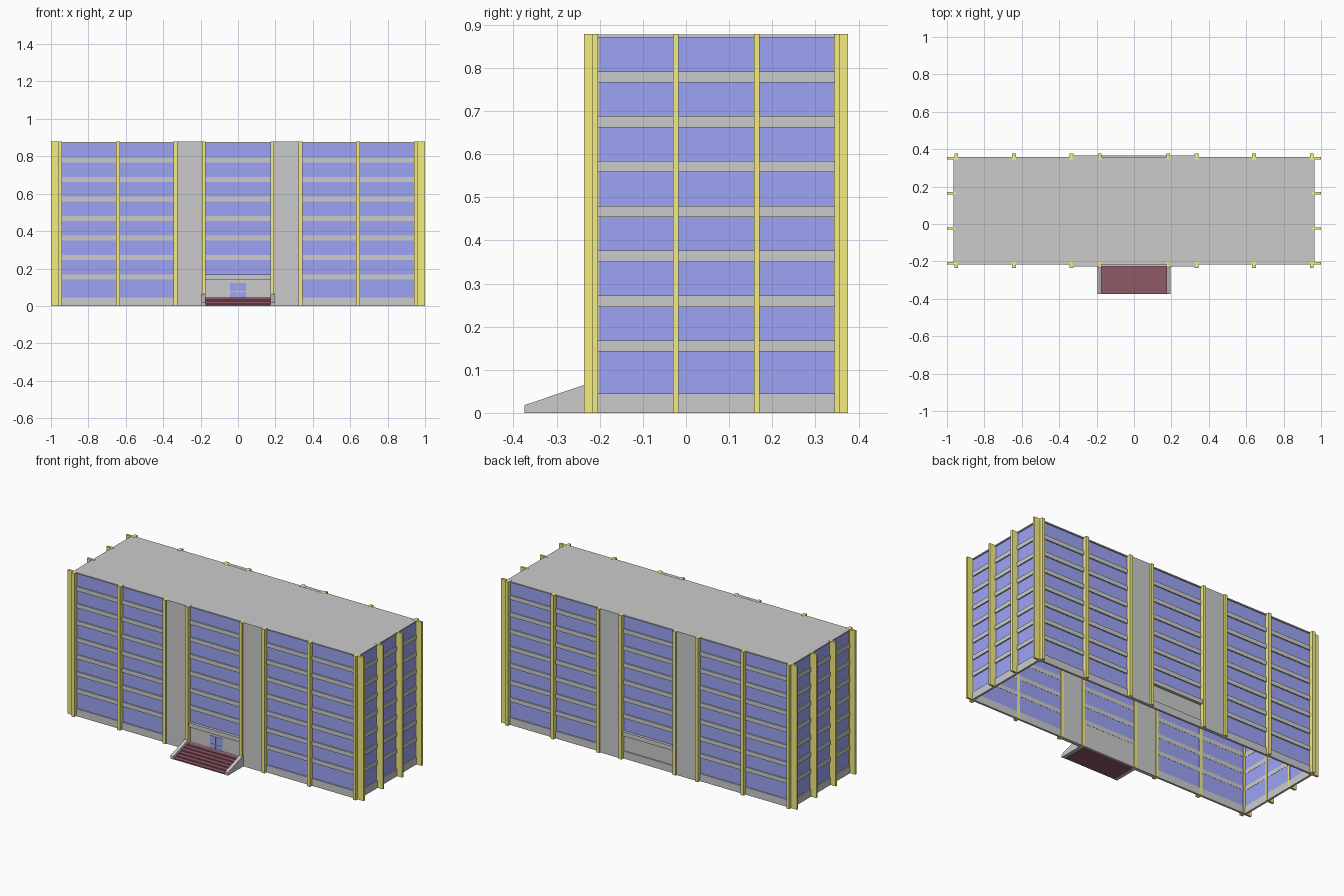
import bpy, bmesh

if "Cube" in bpy.data.objects:
    bpy.data.objects.remove(bpy.data.objects["Cube"])

YC = 0.07          # building centre in y (steps stick out in front)
HX, HY = 0.965, 0.287   # half size of the outer wall faces
H = 0.878
STEP, BAND = 0.104, 0.026


def mat(name, rgb):
    m = bpy.data.materials.new(name)
    m.diffuse_color = (*rgb, 1)
    m.use_nodes = True
    m.node_tree.nodes["Principled BSDF"].inputs["Base Color"].default_value = m.diffuse_color
    return m


BLUE = mat("glass_blue", (0.34, 0.37, 0.92))
YELLOW = mat("pillar_yellow", (0.9, 0.84, 0.22))
RED = mat("step_red", (0.28, 0.1, 0.13))


def finish(name, bm, material=None):
    bmesh.ops.recalc_face_normals(bm, faces=bm.faces)
    me = bpy.data.meshes.new(name)
    bm.to_mesh(me)
    bm.free()
    ob = bpy.data.objects.new(name, me)
    bpy.context.collection.objects.link(ob)
    if material:
        me.materials.append(material)
    return ob


def boxes(name, items, material=None):
    """One object from (x0, x1, y0, y1, z0, z1) boxes."""
    bm = bmesh.new()
    for x0, x1, y0, y1, z0, z1 in items:
        vs = bmesh.ops.create_cube(bm, size=1)["verts"]
        for v in vs:
            v.co = (x1 if v.co.x > 0 else x0,
                    y1 if v.co.y > 0 else y0,
                    z1 if v.co.z > 0 else z0)
    return finish(name, bm, material)


def extrude_x(name, profile, x0, x1, material=None):
    """Prism from a (y, z) profile."""
    bm = bmesh.new()
    f = bm.faces.new([bm.verts.new((x0, y, z)) for y, z in profile])
    r = bmesh.ops.extrude_face_region(bm, geom=[f])
    for v in r["geom"]:
        if isinstance(v, bmesh.types.BMVert):
            v.co.x = x1
    return finish(name, bm, material)


def long_box(s, x0, x1, d0, d1, z0, z1):
    """Box on the front (s=-1) or back (s=1) wall, d = distance from centre."""
    a, b = sorted((YC + s * d0, YC + s * d1))
    return (x0, x1, a, b, z0, z1)


def side_box(s, y0, y1, d0, d1, z0, z1):
    a, b = sorted((s * d0, s * d1))
    return (a, b, YC + y0, YC + y1, z0, z1)


# floor bands and window strips
band_z = [(0, 0.045)] + [(0.142 + STEP * i, 0.142 + STEP * i + BAND) for i in range(7)]
win_z = [(a[1], b[0]) for a, b in zip(band_z, band_z[1:] + [(0.87, 0)])]
T = 0.012
bays = [(-0.955, -0.325), (-0.19, 0.19), (0.325, 0.955)]
bands, glass, entry, panels = [], [], [], []
for s in (-1, 1):
    for x0, x1 in bays:
        centre = x0 == -0.19
        for i, (a, b) in enumerate(band_z):
            lip = 0.01 if centre and i == 1 else 0
            bands.append(long_box(s, x0, x1, HY - T, HY + lip, a, b))
        for i, (a, b) in enumerate(win_z):
            target = entry if centre and i == 0 else glass
            target.append(long_box(s, x0, x1, HY - 0.011, HY - 0.007, a, b))
    # plain full-height wall panels beside the centre bay
    for x0, x1 in ((-0.33, -0.185), (0.185, 0.33)):
        panels.append(long_box(s, x0, x1, HY - T, HY + 0.009, 0, H))
    # short end walls
    bands += [side_box(s, -HY, HY, HX - T, HX, a, b) for a, b in band_z]
    glass += [side_box(s, -HY + T, HY - T, HX - 0.011, HX - 0.007, a, b) for a, b in win_z]
boxes("floor_bands", bands)
boxes("window_strips", glass, BLUE)
boxes("entrance_walls", entry)
boxes("wall_panels", panels)

# roof
boxes("roof", [(-HX, HX, YC - HY, YC + HY, 0.87, H - 0.001)])

# pillars
pillars = []
for s in (-1, 1):
    for c in (0.951, 0.642, 0.334, 0.183):
        for m in (-1, 1):
            pillars.append(long_box(s, m * c - 0.01, m * c + 0.01, HY - 0.014, 0.306, 0, H))
    for c in (-0.281, -0.094, 0.094, 0.281):
        pillars.append(side_box(s, c - 0.0065, c + 0.0065, HX - 0.014, 1.0, 0, H))
boxes("pillars", pillars, YELLOW)

# entrance door panes
yd = YC - HY + 0.007
panes = []
for x0, x1 in ((-0.042, -0.003), (0.003, 0.042)):
    for a, b in ((0.045, 0.075), (0.081, 0.122)):
        panes.append((x0, x1, yd - 0.002, yd + 0.001, a, b))
boxes("door_panes", panes, BLUE)

# steps with sloped side walls
N, Y0, Y1, TOP = 6, -0.373, -0.215, 0.045
run = (-0.245 - Y0) / (N - 1)
profile = [(Y1, 0), (Y0, 0)]
for i in range(N):
    z = TOP * (i + 1) / N
    profile += [(Y0 + run * i, z), (Y0 + run * (i + 1) if i < N - 1 else Y1, z)]
# drop the duplicate tread ends by lifting each riser straight up
extrude_x("entrance_steps", profile, -0.176, 0.176, RED)
cheek = [(-0.215, 0), (-0.375, 0), (-0.375, 0.018), (-0.235, 0.065), (-0.215, 0.065)]
for name, s in (("left", -1), ("right", 1)):
    extrude_x(name + "_step_wall", cheek, s * 0.174, s * 0.195)
